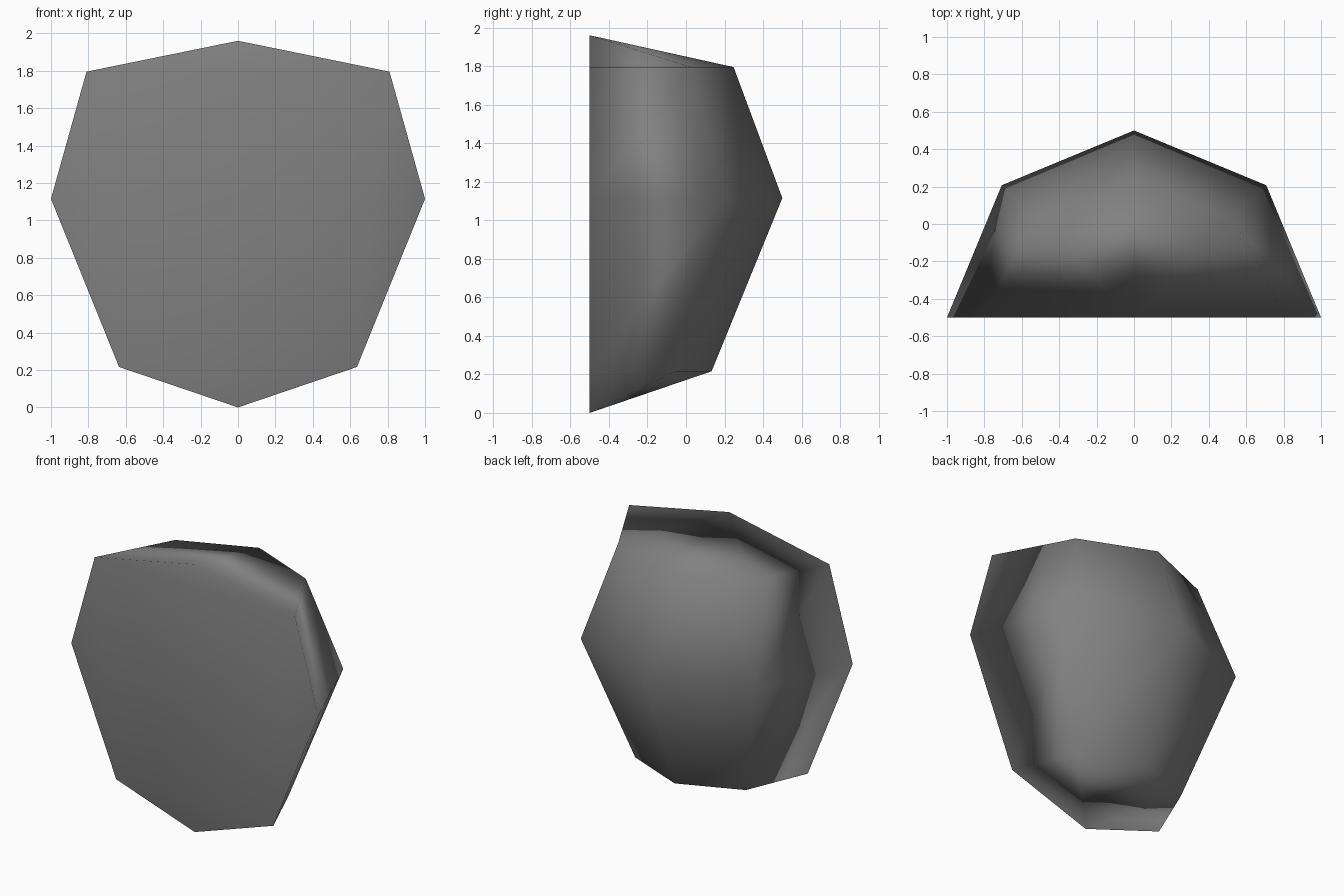
import bpy
import bmesh
from math import sin, cos, pi

if "Cube" in bpy.data.objects:
    bpy.data.objects.remove(bpy.data.objects["Cube"], do_unlink=True)

FRONT = -0.5
SIDES = 4
# height, half width at the flat front, radius of the rounded back
RINGS = [(0.216, 0.636, 0.633), (1.115, 1.0, 1.0), (1.795, 0.81, 0.747)]

# Grey stone colour
grey = bpy.data.materials.new("stone_grey")
grey.use_nodes = True
colour = (0.22, 0.22, 0.22, 1)
grey.diffuse_color = colour
shader = next(n for n in grey.node_tree.nodes if n.type == "BSDF_PRINCIPLED")
shader.inputs["Base Color"].default_value = colour
shader.inputs["Roughness"].default_value = 0.8

bm = bmesh.new()


def half_ring(z, rim, radius):
    """Half circle of vertices running from the +x rim round the back to -x."""
    verts = []
    for i in range(SIDES + 1):
        r = rim if i in (0, SIDES) else radius
        a = pi * i / SIDES
        verts.append(bm.verts.new((r * cos(a), FRONT + r * sin(a), z)))
    return verts


# Rounded back: half rings joined between two poles
bottom = bm.verts.new((0, FRONT, 0))
top = bm.verts.new((0, FRONT, 1.96))
rings = [half_ring(*ring) for ring in RINGS]
for i in range(SIDES):
    bm.faces.new((bottom, rings[0][i + 1], rings[0][i]))
    for low, high in zip(rings, rings[1:]):
        bm.faces.new((low[i], low[i + 1], high[i + 1], high[i]))
    bm.faces.new((rings[-1][i], rings[-1][i + 1], top))

# Flat front
right_rim = [r[0] for r in rings]
left_rim = [r[-1] for r in reversed(rings)]
bm.faces.new([bottom] + right_rim + [top] + left_rim)

bmesh.ops.recalc_face_normals(bm, faces=bm.faces)
for face in bm.faces:
    face.smooth = True

mesh = bpy.data.meshes.new("half_boulder")
bm.to_mesh(mesh)
bm.free()
mesh.materials.append(grey)
boulder = bpy.data.objects.new("half_boulder", mesh)
bpy.context.collection.objects.link(boulder)

# Area weighted shading keeps the flat front even
weighted = boulder.modifiers.new("even_shading", "WEIGHTED_NORMAL")
weighted.mode = "FACE_AREA"
weighted.weight = 50
